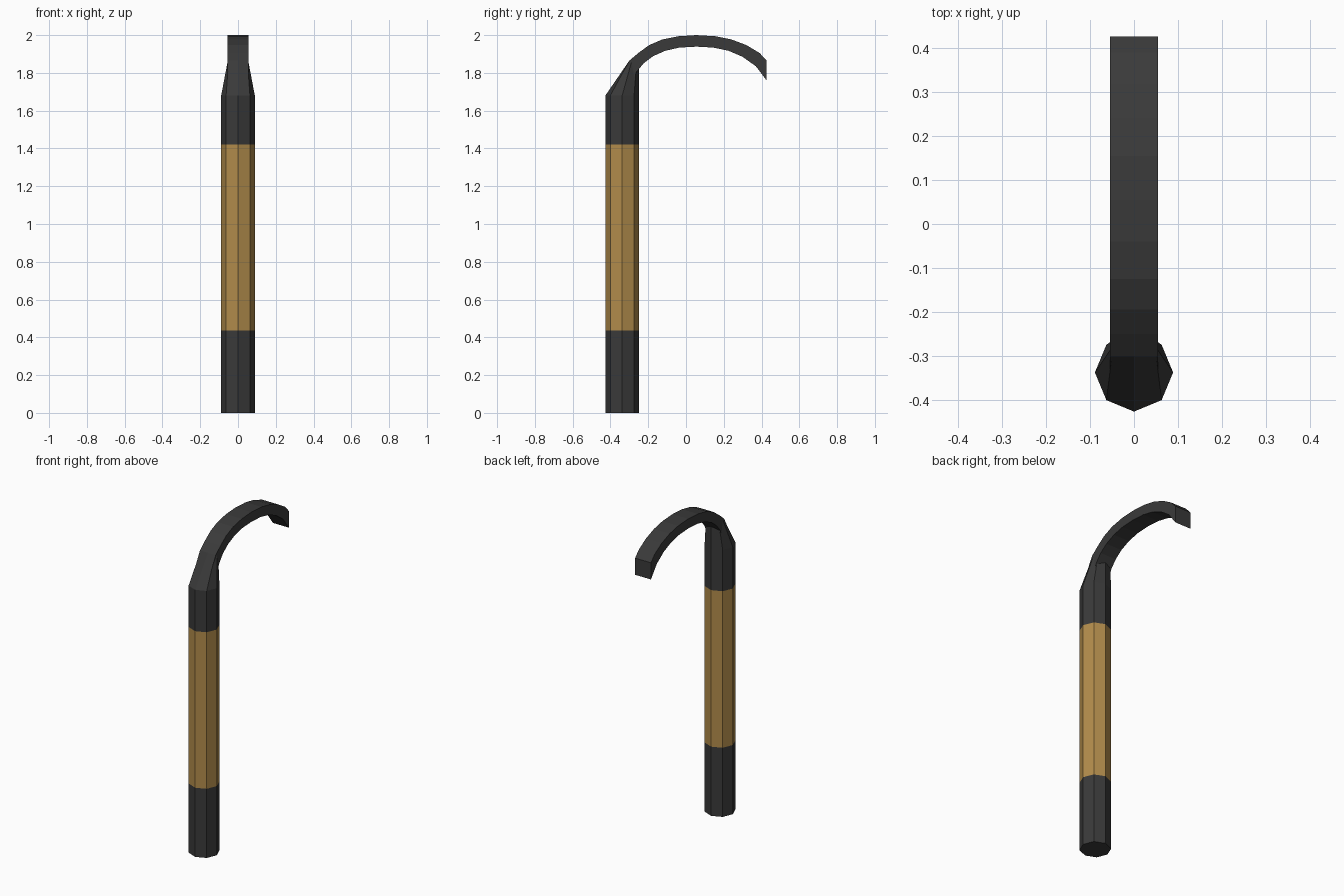
import bpy, math

if "Cube" in bpy.data.objects:
    bpy.data.objects.remove(bpy.data.objects["Cube"])


def material(name, rgb):
    m = bpy.data.materials.new(name)
    m.diffuse_color = (*rgb, 1)
    m.use_nodes = True
    m.node_tree.nodes["Principled BSDF"].inputs["Base Color"].default_value = m.diffuse_color
    return m


dark = material("dark metal", (0.042, 0.042, 0.042))
tan = material("tan grip", (0.44, 0.26, 0.07))


def make(name, verts, faces, mats):
    me = bpy.data.meshes.new(name)
    me.from_pydata(verts, [], faces)
    for m in mats:
        me.materials.append(m)
    ob = bpy.data.objects.new(name, me)
    bpy.context.collection.objects.link(ob)
    return ob


def loft(rings, cap=True):
    n = len(rings[0])
    verts = [v for r in rings for v in r]
    faces = [(k * n + i, k * n + (i + 1) % n, (k + 1) * n + (i + 1) % n, (k + 1) * n + i)
             for k in range(len(rings) - 1) for i in range(n)]
    if cap:
        faces += [tuple(reversed(range(n))), tuple(range(len(verts) - n, len(verts)))]
    return verts, faces


# octagonal handle, starting at the front corner, tapering into the hook
R, CY = 0.089, -0.338
octagon = [(R * math.sin(i * math.pi / 4), CY - R * math.cos(i * math.pi / 4)) for i in range(8)]
rings = [[(x, y, z) for x, y in octagon] for z in (0, 0.435, 1.42, 1.68)]
rings.append([(0, -0.30, 1.865), (0.05, -0.30, 1.865), (0.055, -0.288, 1.86), (0.045, -0.262, 1.845),
              (0, -0.25, 1.84), (-0.045, -0.262, 1.845), (-0.055, -0.288, 1.86), (-0.05, -0.30, 1.865)])
handle = make("handle", *loft(rings), [dark, tan])
for p in handle.data.polygons:  # grip band by height
    p.material_index = int(0.5 < p.center.z < 1.4)

# flat curved hook, from paired outer and inner points (y, z)
outer = [(-0.335, 1.80), (-0.30, 1.865), (-0.25, 1.907), (-0.195, 1.947), (-0.125, 1.977), (-0.04, 1.994),
         (0.055, 2.0), (0.155, 1.994), (0.24, 1.977), (0.32, 1.947), (0.39, 1.905), (0.427, 1.865)]
inner = [(-0.285, 1.755), (-0.262, 1.805), (-0.225, 1.85), (-0.175, 1.888), (-0.11, 1.917), (-0.035, 1.934),
         (0.055, 1.939), (0.145, 1.934), (0.225, 1.917), (0.30, 1.885), (0.37, 1.835), (0.427, 1.76)]
W = 0.055
sections = [[(-W, *o), (W, *o), (W, *i), (-W, *i)] for o, i in zip(outer, inner)]
make("hook", *loft(sections), [dark])
